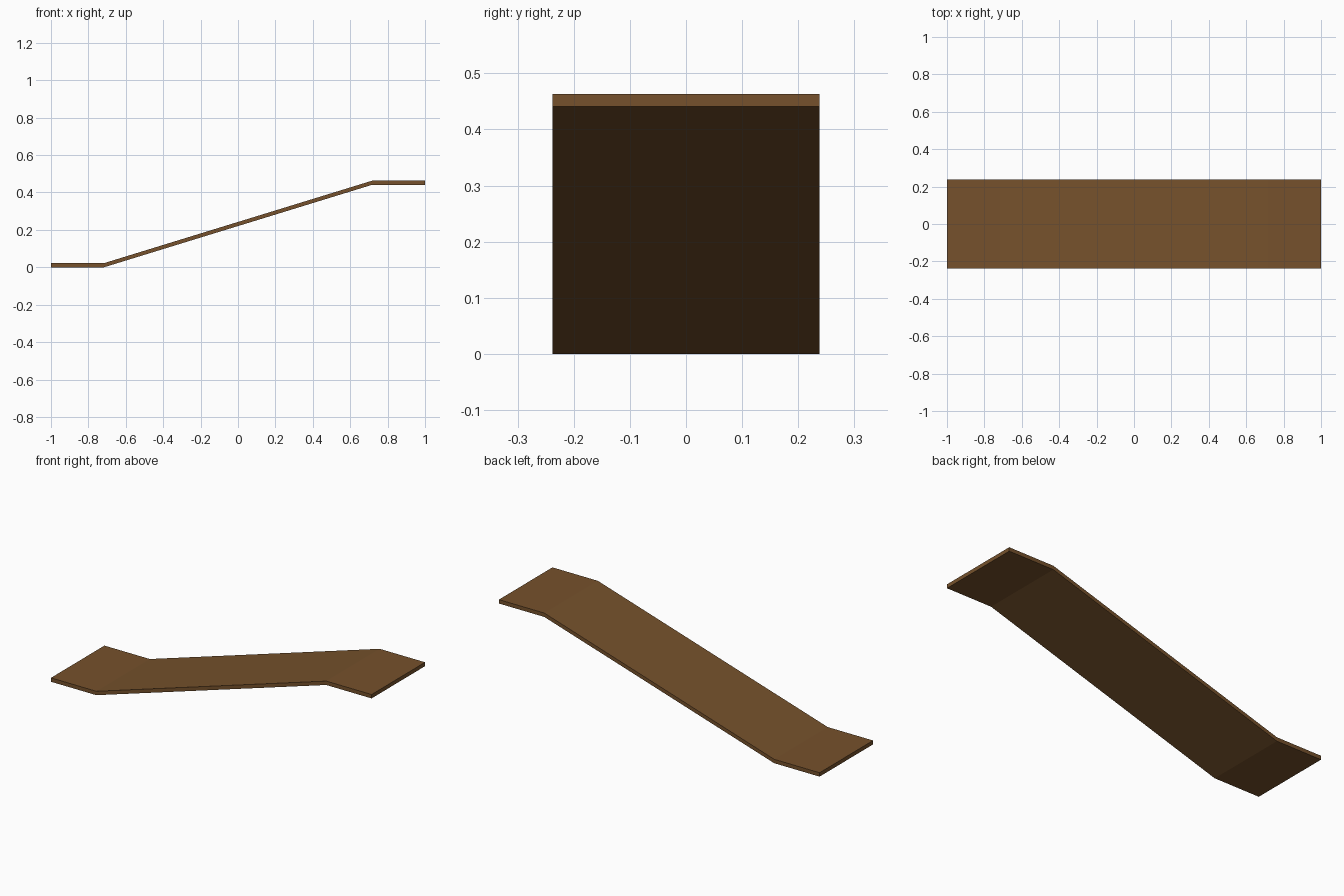
import bpy, bmesh

if "Cube" in bpy.data.objects:
    bpy.data.objects.remove(bpy.data.objects["Cube"])

HALF_WIDTH = 0.238
THICK = 0.022
# Top edge of the side profile: low landing, slope, high landing
TOP = [(-1.0, THICK), (-0.717, THICK), (0.717, 0.463), (1.0, 0.463)]
profile = TOP + [(x, z - THICK) for x, z in reversed(TOP)]

# Ramp board: side profile extruded across the width
bm = bmesh.new()
n = len(TOP)
rows = [[bm.verts.new((x, y, z)) for x, z in profile]
        for y in (-HALF_WIDTH, HALF_WIDTH)]
front, back = rows
for i in range(2 * n):
    j = (i + 1) % (2 * n)
    bm.faces.new((front[i], front[j], back[j], back[i]))
for row in rows:
    for i in range(n - 1):
        bm.faces.new((row[i], row[i + 1], row[-2 - i], row[-1 - i]))
bmesh.ops.recalc_face_normals(bm, faces=bm.faces)

mesh = bpy.data.meshes.new("ramp_board")
bm.to_mesh(mesh)
bm.free()
ramp = bpy.data.objects.new("ramp_board", mesh)
bpy.context.collection.objects.link(ramp)

# Brown wood
wood = bpy.data.materials.new("brown_wood")
wood.diffuse_color = (0.18, 0.083, 0.025, 1.0)
wood.use_nodes = True
wood.node_tree.nodes["Principled BSDF"].inputs["Base Color"].default_value = wood.diffuse_color
mesh.materials.append(wood)
